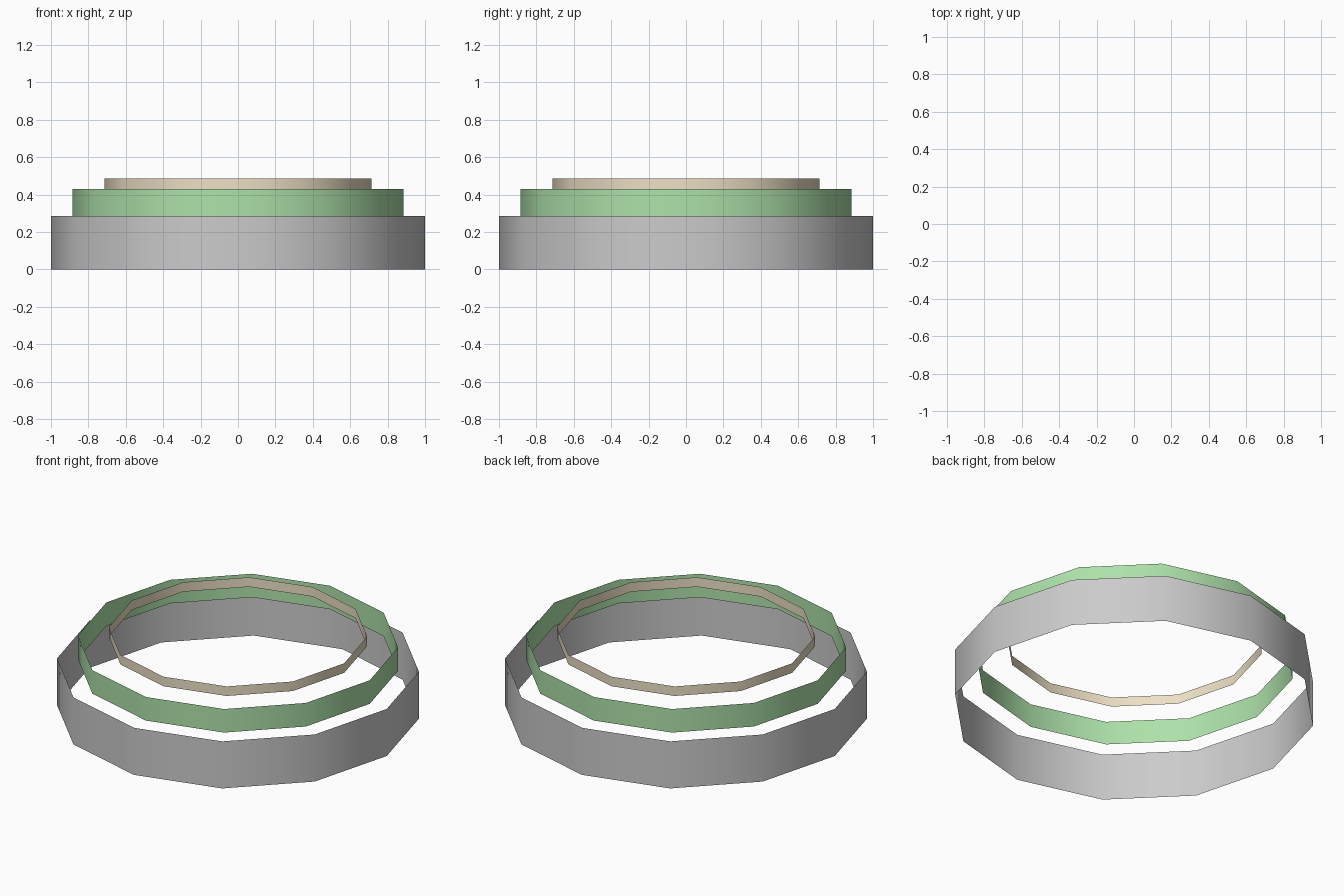
import bpy

if "Cube" in bpy.data.objects:
    bpy.data.objects.remove(bpy.data.objects["Cube"])


def open_ring(name, radius, z0, z1, color=None):
    """Twelve-sided, smooth-shaded band without caps."""
    bpy.ops.mesh.primitive_cylinder_add(
        vertices=12, radius=radius, depth=z1 - z0,
        end_fill_type='NOTHING', location=(0, 0, (z0 + z1) / 2))
    ring = bpy.context.object
    ring.name = name
    bpy.ops.object.shade_smooth()
    if color:
        mat = bpy.data.materials.new(name + "_colour")
        mat.diffuse_color = (*color, 1)
        mat.use_nodes = True
        mat.node_tree.nodes["Principled BSDF"].inputs["Base Color"].default_value = mat.diffuse_color
        ring.data.materials.append(mat)
    return ring


# Three stepped bands, each starting where the one below ends
open_ring("base_band", 1.0, 0.0, 0.286)
open_ring("green_band", 0.885, 0.286, 0.429, (0.42, 0.76, 0.40))
open_ring("top_band", 0.714, 0.429, 0.487, (0.85, 0.75, 0.56))
